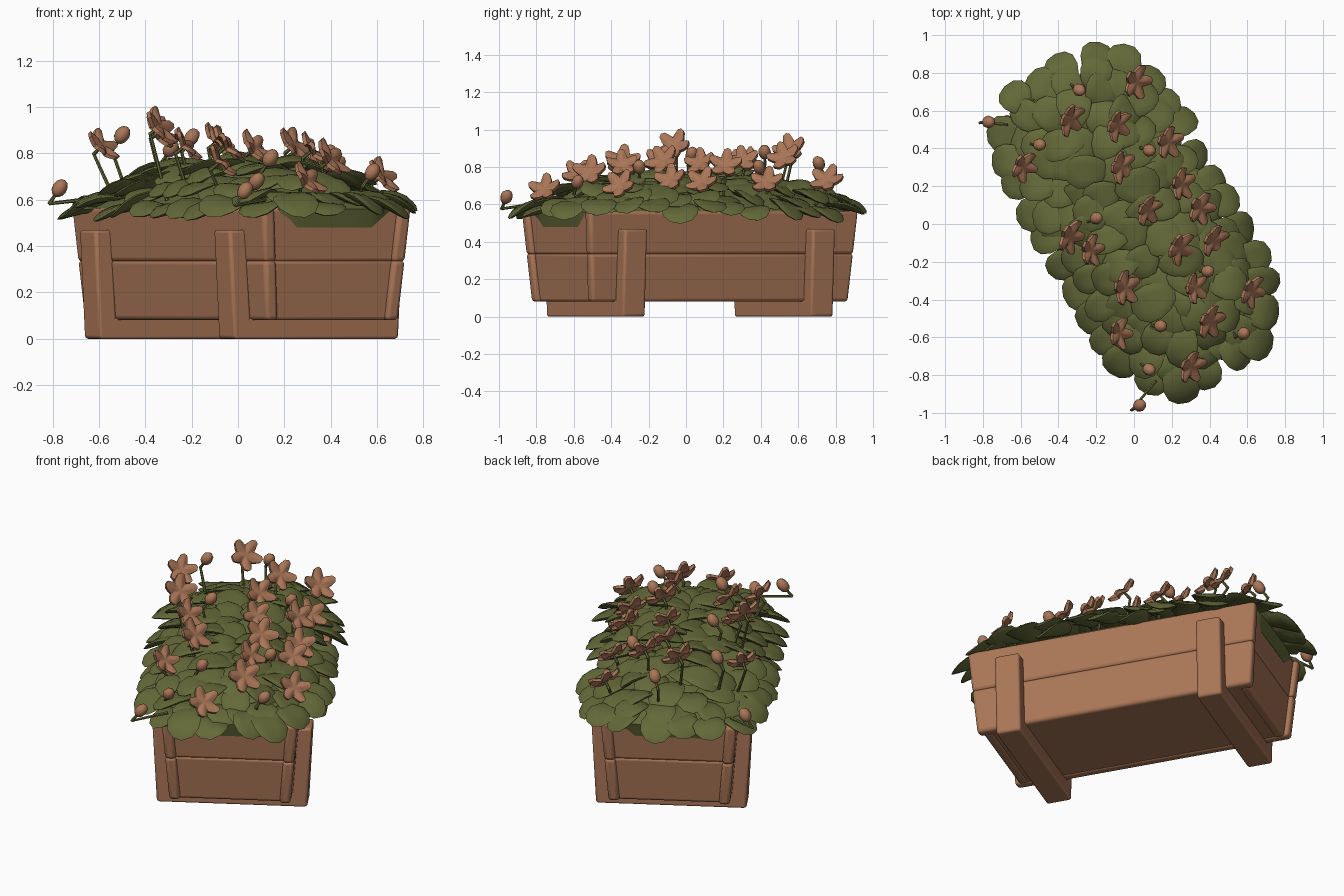
import bpy, bmesh, math, random
from mathutils import Vector, Matrix

if "Cube" in bpy.data.objects:
    bpy.data.objects.remove(bpy.data.objects["Cube"])

random.seed(7)
# the whole planter is turned 30 degrees
TURN = Matrix.Translation((0.015, 0.02, 0)) @ Matrix.Rotation(math.radians(30), 4, 'Z')


def material(name, col):
    m = bpy.data.materials.new(name)
    m.diffuse_color = (*col, 1)
    m.use_nodes = True
    m.node_tree.nodes["Principled BSDF"].inputs["Base Color"].default_value = m.diffuse_color
    return m


TERRACOTTA = material("terracotta", (0.40, 0.18, 0.095))
GREEN = material("leaf green", (0.125, 0.14, 0.04))


def finish(bm, name, mat, bevel=0, angle=50):
    bmesh.ops.recalc_face_normals(bm, faces=bm.faces)
    me = bpy.data.meshes.new(name)
    bm.to_mesh(me)
    bm.free()
    me.materials.append(mat)
    ob = bpy.data.objects.new(name, me)
    bpy.context.collection.objects.link(ob)
    if bevel:
        b = ob.modifiers.new("round", 'BEVEL')
        b.width, b.segments = bevel, 3
    bpy.ops.object.select_all(action='DESELECT')
    ob.select_set(True)
    bpy.context.view_layer.objects.active = ob
    bpy.ops.object.shade_smooth_by_angle(angle=math.radians(angle))
    return ob


def block(name, lo, hi, bevel):
    """Tapered board; lo and hi are (x0, x1, y0, y1, z) rectangles."""
    bm = bmesh.new()
    rows = []
    for x0, x1, y0, y1, z in (lo, hi):
        rows.append([bm.verts.new(TURN @ Vector(p)) for p in
                     ((x0, y0, z), (x1, y0, z), (x1, y1, z), (x0, y1, z))])
    a, b = rows
    bm.faces.new(a[::-1])
    bm.faces.new(b)
    for i in range(4):
        j = (i + 1) % 4
        bm.faces.new((a[i], a[j], b[j], b[i]))
    finish(bm, name, TERRACOTTA, bevel, 40)


def half_w(z):
    return 0.33 + 0.04 * (z - 0.08) / 0.48


def half_l(z):
    return 0.79 + 0.04 * (z - 0.08) / 0.48


def span(s, a, b):
    return (min(s * a, s * b), max(s * a, s * b))


# box walls: two boards per side, end panels slightly recessed
for label, z0, z1 in (("lower", 0.08, 0.338), ("upper", 0.332, 0.565)):
    for s, side in ((-1, "left"), (1, "right")):
        block(f"{label}_{side}_board",
              *[(*span(s, half_w(z) - 0.06, half_w(z)), -half_l(z), half_l(z), z) for z in (z0, z1)],
              0.018)
        block(f"{label}_{side}_end_panel",
              *[(-half_w(z) + 0.045, half_w(z) - 0.045,
                 *span(s, half_l(z) - 0.08, half_l(z) - 0.025), z) for z in (z0, z1)], 0.015)
block("box_floor", (-0.3, 0.3, -0.75, 0.75, 0.085), (-0.3, 0.3, -0.75, 0.75, 0.12), 0.005)

# straps up the long sides and cross feet underneath
for e, end in ((-1, "front"), (1, "back")):
    y0, y1 = e * 0.58 - 0.07, e * 0.58 + 0.07
    block(f"{end}_foot", (-0.405, 0.405, y0, y1, 0), (-0.40, 0.40, y0, y1, 0.09), 0.01)
    for s, side in ((-1, "left"), (1, "right")):
        block(f"{end}_{side}_strap", (*span(s, 0.32, 0.41), y0, y1, 0.0),
              (*span(s, 0.35, 0.435), y0, y1, 0.47), 0.014)


def outline(a, b, n, count):
    """Evenly spaced points round a superellipse."""
    pts = []
    for i in range(1440):
        t = math.tau * i / 1440
        c, s = math.cos(t), math.sin(t)
        r = (abs(c / a) ** n + abs(s / b) ** n) ** (-1 / n)
        pts.append(Vector((r * c, r * s, 0)))
    cum = [0]
    for i in range(1440):
        cum.append(cum[-1] + (pts[(i + 1) % 1440] - pts[i]).length)
    res, k = [], 0
    for j in range(count):
        while cum[k] < cum[-1] * j / count:
            k += 1
        res.append(pts[k % 1440])
    return res


def drop(y):
    return 1 - 0.35 * min(1, abs(y) / 0.87) ** 2.5


# foliage core, a soft mound filling the box
bm = bmesh.new()
prev = None
for d, z in ((0.05, 0.48), (0.03, 0.56), (0.08, 0.60), (0.16, 0.65), (0.24, 0.69), (0.32, 0.71), (0.37, 0.715)):
    ring = [bm.verts.new(TURN @ Vector((p.x, p.y, 0.56 + (z - 0.56) * (drop(p.y) if z > 0.56 else 1))))
            for p in outline(0.39 - d, 0.85 - d, 8, 48)]
    if prev:
        for i in range(48):
            j = (i + 1) % 48
            bm.faces.new((prev[i], prev[j], ring[j], ring[i]))
    else:
        bm.faces.new(ring[::-1])
    prev = ring
bm.faces.new(prev)
finish(bm, "foliage_core", GREEN)

# leaves: cupped ovals in rings, pointing outward
bm = bmesh.new()


def add_leaf(pos, heading, pitch, roll, length, width):
    made = bmesh.ops.create_uvsphere(bm, u_segments=12, v_segments=6, radius=1)["verts"]
    m = (TURN @ Matrix.Translation(pos) @ Matrix.Rotation(heading, 4, 'Z')
         @ Matrix.Rotation(pitch, 4, 'Y') @ Matrix.Rotation(roll, 4, 'X'))
    for v in made:
        x, y, z = v.co
        w = width * (1 + 0.18 * x)
        v.co = m @ Vector((length * x, w * y, 0.019 * z + 0.012 * y * y - 0.022 * x * x))


for d, z, count, tilt in ((0, 0.585, 30, 17), (0.09, 0.645, 30, 15), (0.18, 0.69, 25, 13),
                          (0.27, 0.725, 20, 10), (0.36, 0.755, 15, 4)):
    for p in outline(0.44 - d, 0.87 - d, 4, count):
        u = random.uniform
        pos = Vector((p.x + u(-.025, .025), p.y + u(-.025, .025),
                      0.56 + (z - 0.56) * drop(p.y) + u(-.025, .025)))
        heading = math.atan2(p.y * abs(p.y) / 0.65, p.x / (0.44 - d)) + u(-.35, .35)
        add_leaf(pos, heading, math.radians(tilt + u(-9, 9)), u(-.25, .25),
                 u(0.10, 0.13), u(0.08, 0.10))
finish(bm, "leaves", GREEN, 0, 80)

# five-petal flowers facing right and up, with stems
flowers = [(0.02, 0.75, 0.74), (-0.33, 0.55, 0.90), (-0.08, 0.52, 0.86), (-0.06, 0.30, 0.84),
           (0.19, 0.43, 0.73), (0.26, 0.21, 0.82), (0.08, 0.07, 0.83), (0.36, 0.08, 0.73),
           (0.25, -0.13, 0.84), (0.43, -0.09, 0.74), (-0.33, -0.07, 0.92), (-0.22, -0.14, 0.84),
           (-0.04, -0.34, 0.84), (0.33, -0.34, 0.82), (0.41, -0.52, 0.78), (0.63, -0.36, 0.71),
           (0.31, -0.76, 0.69), (-0.58, 0.30, 0.84), (-0.07, -0.58, 0.77)]
buds = [(-0.29, 0.71, 0.82), (-0.50, 0.42, 0.88), (-0.77, 0.54, 0.65), (0.08, 0.39, 0.80),
        (-0.20, 0.03, 0.87), (0.39, -0.25, 0.80), (0.14, -0.54, 0.78), (0.58, -0.58, 0.72),
        (0.08, -0.77, 0.68), (0.03, -0.96, 0.64)]
stems = bmesh.new()


def add_stem(a, b):
    d = b - a
    m = Matrix.Translation((a + b) / 2) @ d.to_track_quat('Z', 'Y').to_matrix().to_4x4()
    bmesh.ops.create_cone(stems, cap_ends=True, segments=6, radius1=0.009, radius2=0.007,
                          depth=d.length + 0.006, matrix=m)


def grow_stem(tip, n):
    mid = tip - n * 0.05
    inv = TURN.inverted() @ tip
    foot = TURN @ Vector((max(-.34, min(.34, inv.x * 0.9)), max(-.8, min(.8, inv.y * 0.92)), 0.60))
    add_stem(mid, tip)
    add_stem(foot, mid)


bm = bmesh.new()
for f in flowers:
    c = Vector(f)
    n = Vector((0.72 + random.uniform(-.12, .12), -0.22 + random.uniform(-.2, .2), 0.62)).normalized()
    size = random.uniform(0.085, 0.1)
    m = (Matrix.Translation(c) @ n.to_track_quat('Z', 'Y').to_matrix().to_4x4()
         @ Matrix.Rotation(random.uniform(0, 1.25), 4, 'Z'))
    layers = []
    for off in (0.009, -0.009):
        mid = bm.verts.new(m @ Vector((0, 0, off - 0.014)))
        rings = []
        for k in (0.45, 1):
            ring = []
            for i in range(30):
                t = math.tau * i / 30
                r = size * k * (1 - 0.42 * k * abs(math.sin(2.5 * t)) ** 3)
                z = off + 0.012 * k * math.cos(5 * t) - 0.004
                ring.append(bm.verts.new(m @ Vector((r * math.cos(t), r * math.sin(t), z))))
            rings.append(ring)
        for i in range(30):
            j = (i + 1) % 30
            bm.faces.new((mid, rings[0][i], rings[0][j]))
            bm.faces.new((rings[0][i], rings[1][i], rings[1][j], rings[0][j]))
        layers.append(rings[1])
    for i in range(30):
        j = (i + 1) % 30
        bm.faces.new((layers[0][i], layers[0][j], layers[1][j], layers[1][i]))
    grow_stem(c - n * 0.015, n)
finish(bm, "flowers", TERRACOTTA, 0, 45)

# closed buds
bm = bmesh.new()
for b in buds:
    c = Vector(b)
    n = Vector((0.5, random.uniform(-.4, .3), 0.75)).normalized()
    m = Matrix.Translation(c) @ n.to_track_quat('Z', 'Y').to_matrix().to_4x4() @ Matrix.Diagonal((0.034, 0.032, 0.042, 1))
    bmesh.ops.create_uvsphere(bm, u_segments=8, v_segments=6, radius=1, matrix=m)
    grow_stem(c - n * 0.03, n)
finish(bm, "buds", TERRACOTTA, 0, 60)
finish(stems, "stems", GREEN)
